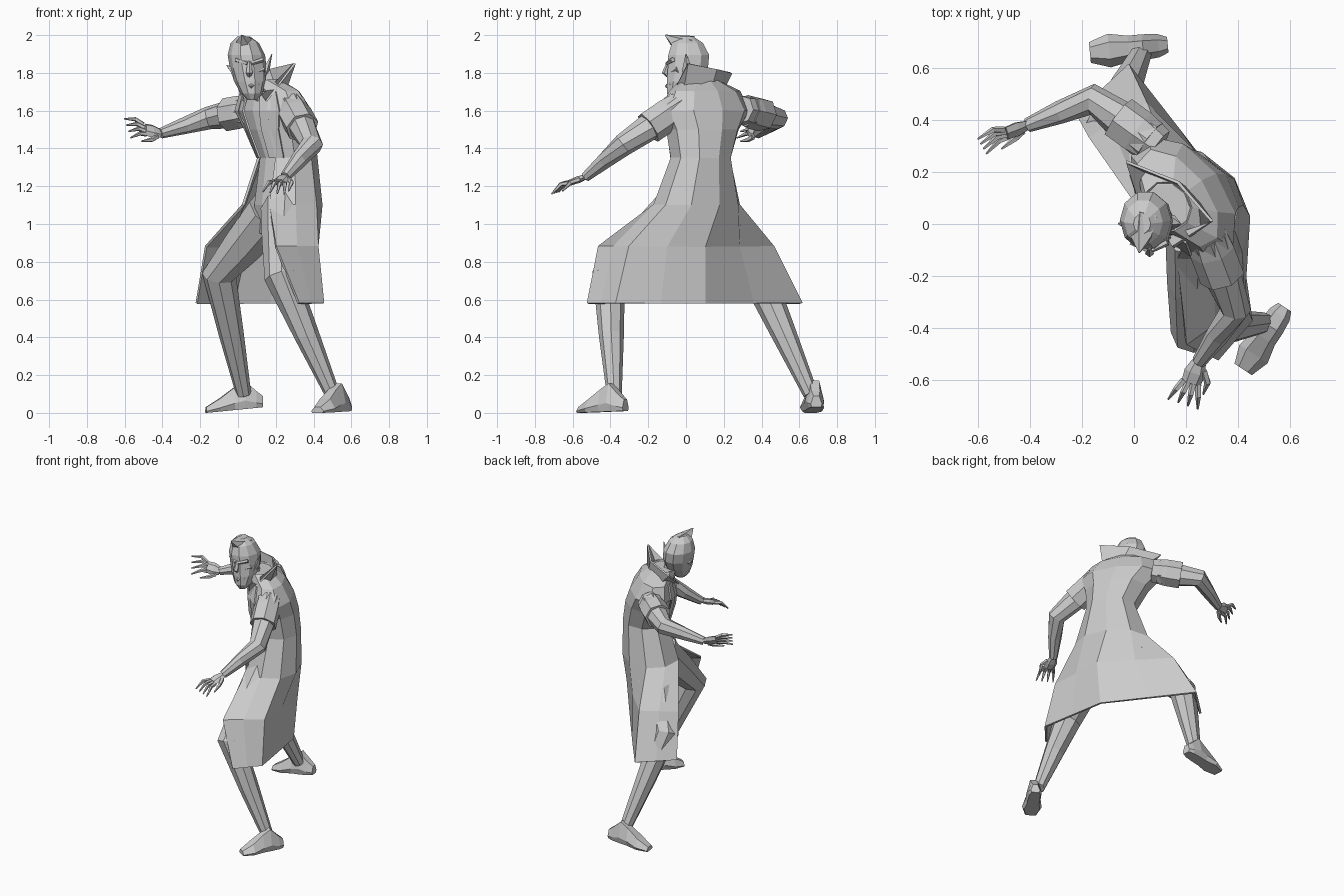
import bpy, bmesh, math
from mathutils import Vector

default_cube = bpy.data.objects.get("Cube")
if default_cube:
    bpy.data.objects.remove(default_cube)

shade = (.6, .6, .6, 1)
grey = bpy.data.materials.new("plain grey")
grey.use_nodes = True
grey.diffuse_color = shade
grey.node_tree.nodes["Principled BSDF"].inputs["Base Color"].default_value = shade
UP = Vector((0, 0, 1))
SIDEWAYS = Vector((1, 0, 0))


def loft(name, rings, closed=True, thickness=0):
    """Skin equal-sized rings of points; closed rings get end caps."""
    bm = bmesh.new()
    rows = [[bm.verts.new(point) for point in ring] for ring in rings]
    count = len(rows[0])
    for lower, upper in zip(rows, rows[1:]):
        for i in range(count if closed else count - 1):
            j = (i + 1) % count
            bm.faces.new((lower[i], lower[j], upper[j], upper[i]))
    if closed:
        bm.faces.new(rows[0])
        bm.faces.new(rows[-1])
    bmesh.ops.recalc_face_normals(bm, faces=bm.faces)
    mesh = bpy.data.meshes.new(name)
    bm.to_mesh(mesh)
    bm.free()
    mesh.materials.append(grey)
    part = bpy.data.objects.new(name, mesh)
    bpy.context.collection.objects.link(part)
    if thickness:
        cloth = part.modifiers.new("cloth", "SOLIDIFY")
        cloth.thickness = thickness
        cloth.offset = 0


def oval(center, across, along, count):
    """Ring of points around a center, spanned by two half-axis vectors."""
    turns = [math.tau * k / count for k in range(count)]
    return [center + across * math.cos(turn) + along * math.sin(turn) for turn in turns]


def tube(name, path, radii, count=6, flat=1, side=UP):
    """Faceted tube through a path, squashed along side by flat."""
    path = [Vector(point) for point in path]
    rings = []
    for i, (center, radius) in enumerate(zip(path, radii)):
        heading = path[min(i + 1, len(path) - 1)] - path[max(i - 1, 0)]
        across = heading.cross(side).normalized()
        along = across.cross(heading).normalized()
        rings.append(oval(center, across * radius, along * radius * flat, count))
    loft(name, rings)


def limb(name, joints, thick, thin, side):
    """Tapering limb with an extra ring midway along each bone."""
    path = [joints[0]]
    for start, end in zip(joints, joints[1:]):
        path += [start.lerp(end, .5), end]
    last = len(path) - 1
    radii = [thick + (thin - thick) * (i / last) ** 1.2 for i in range(last + 1)]
    tube(name, path, radii, 8, 1, side)


def body_slice(level, angles, grow=1):
    """Points on a slice of the turned body; angle zero is the chest, then right."""
    x, y, z, half_width, half_depth = level
    right = Vector((-.6, .8, 0)) * half_width * grow
    front = Vector((-.8, -.6, 0)) * half_depth * grow
    return [Vector((x, y, z)) + front * math.cos(turn) + right * math.sin(turn)
            for turn in map(math.radians, angles)]


def resample(points, z):
    """Insert a midpoint on every span of a plan outline, at one height."""
    outline = [Vector((x, y, z)) for x, y in points]
    row = [outline[0]]
    for start, end in zip(outline, outline[1:]):
        row += [start.lerp(end, .5), end]
    return row


# Torso, worn under the open coat
chest = [(.13, .07, 1.76, .09, .08), (.17, .1, 1.7, .2, .1), (.19, .1, 1.6, .25, .14),
         (.22, .09, 1.5, .19, .15), (.26, .08, 1.35, .15, .14)]
pelvis = (.23, .06, 1.1, .17, .13)
seat = (.2, .06, .95, .1, .08)
around = range(0, 360, 36)
loft("torso", [body_slice(level, around) for level in [*chest, pelvis, seat]])

# Long coat, open at the chest and flaring over both knees to the hem
opening = [28 + 38 * k for k in range(9)]
coat_rows = [body_slice(level, opening, 1.07) for level in chest]
coat_rows.append(body_slice(pelvis, opening, 1.45))
coat_rows.append(resample([(-.17, .33), (.05, .46), (.4, .1), (.42, -.3), (.2, -.46)], .88))
coat_rows.append(resample([(-.22, .42), (-.02, .61), (.37, .1), (.45, -.37), (.32, -.52)], .58))
loft("coat", coat_rows, closed=False, thickness=.015)

# Standing pointed collar
collar_base = body_slice((.14, .06, 1.68, .13, .1), range(40, 321, 70))
collar_rim = [(.03, .04, 1.65), (-.03, .24, 1.8), (.17, .16, 1.82), (.3, .01, 1.85), (.15, -.09, 1.65)]
loft("collar", [collar_base, collar_rim], closed=False, thickness=.012)

# Lapels running from the collar to the waist
for tag, angle in (("right", 15), ("left", -15)):
    strip = [body_slice(level, (angle, angle * 3), 1.1) for level in chest[1:]]
    loft(tag + "_lapel", strip, closed=False, thickness=.01)

# Head: an egg leaning from the chin to the crown
chin, crown = Vector((.078, -.06, 1.65)), Vector((.03, 0, 2))
head_rings = []
for t in (.02, .12, .3, .5, .7, .88, .98):
    rise = (t - .65) / (.65 if t < .65 else .35)
    width = .1 * math.sqrt(1 - rise * rise)
    middle = chin.lerp(crown, t) + Vector((0, .04 * math.sin(math.pi * t), 0))
    head_rings.append(oval(middle, SIDEWAYS * width, Vector((0, width * 1.15, 0)), 10))
loft("head", head_rings)
tube("neck", [(.14, .06, 1.65), (.07, .02, 1.8)], (.06, .05))
tube("hair_peak", [(.04, .03, 1.94), (.03, -.05, 1.96), (.02, -.11, 2)], (.06, .045, .003), 5)

# Face and pointed ears
face = Vector((.06, -.09, 1.8))


def feature(name, offsets, radii, flat=1, side=UP):
    tube(name, [face + Vector(offset) for offset in offsets], radii, 5, flat, side)


feature("nose", [(0, 0, .06), (0, -.02, 0), (0, 0, -.02)], (.01, .018, .01), 1, SIDEWAYS)
feature("lips", [(-.03, .01, -.06), (.01, -.01, -.07), (.05, .01, -.06)], (.005, .012, .005))
for tag, s in (("right", -1), ("left", 1)):
    feature(tag + "_brow", [(s * .01, -.01, .05), (s * .07, .02, .07)], (.01, .013))
    feature(tag + "_cheek", [(s * .03, .01, 0), (s * .07, .05, .02)], (.01, .02))
    feature(tag + "_ear", [(s * .07, .08, -.02), (s * .09, .1, .02), (s * .12, .09, .07 + s * .03)],
            (.02, .03, .003), .6)


def hand(tag, wrist, ahead, across, curl):
    """Palm, four bent fingers and a thumb."""
    ahead, across, curl = [Vector(way).normalized() for way in (ahead, across, curl)]
    knuckles = wrist + ahead * .09
    tube(tag + "_palm", [wrist, wrist.lerp(knuckles, .5), knuckles], (.028, .042, .038), 6, .5,
         ahead.cross(across))
    for k, finger in enumerate(("index", "middle", "ring", "little")):
        fan = across * (k - 1.5) * .02
        root = knuckles + fan
        bend = root + ahead * .045 + fan * .5 - curl * .01
        tip = bend + ahead * .05 + fan * .5 + curl * .035
        tube(f"{tag}_{finger}_finger", [root, bend, tip], (.013, .012, .004), 5)
    root = wrist + ahead * .03 - across * .03
    bend = root + ahead * .04 - across * .03
    tube(tag + "_thumb", [root, bend, bend + ahead * .05 + curl * .03], (.015, .013, .004), 5)


def arm(tag, shoulder, elbow, wrist, ahead, across, curl):
    """Bare arm with a flared short sleeve and a clawing hand."""
    shoulder, elbow, wrist = joints = [Vector(joint) for joint in (shoulder, elbow, wrist)]
    limb(tag + "_arm", joints, .085, .028, UP)
    sleeve = [shoulder.lerp(elbow, t) for t in (-.15, .2, .55)]
    tube(tag + "_sleeve", sleeve, (.075, .09, .09), 7)
    hand(tag, wrist, ahead, across, curl)


arm("left", (.28, -.04, 1.62), (.39, -.33, 1.42), (.25, -.53, 1.25),
    (-.3, -.8, -.3), (-.9, .3, .1), (0, 0, -1))
arm("right", (.06, .32, 1.6), (-.16, .48, 1.56), (-.41, .38, 1.48),
    (-.8, -.3, .2), (-.3, .5, .9), (-.2, -.6, -.5))


def leg(tag, hip, knee, ankle, heel, toe):
    """Bent leg with a low flat-soled shoe."""
    limb(tag + "_leg", [Vector(joint) for joint in (hip, knee, ankle)], .13, .04, SIDEWAYS)
    heel, toe = Vector(heel), Vector(toe)
    side = (toe - heel).cross(UP).normalized()
    rings = []
    for t, width, height in ((0, .03, .06), (.12, .045, .09), (.32, .05, .15), (.5, .05, .12),
                             (.75, .065, .07), (1, .04, .03)):
        center = heel.lerp(toe, t)
        half = [(.8, 0), (1, .3), (.5, 1)]
        outline = half + [(-u, v) for u, v in reversed(half)]
        rings.append([center + side * width * u + UP * height * v for u, v in outline])
    loft(tag + "_shoe", rings)


leg("left", (.25, -.04, 1.08), (.23, -.41, .72), (.5, -.38, .1), (.58, -.32, .01), (.42, -.56, 0))
leg("right", (.17, .13, 1.06), (-.1, .38, .73), (.03, .66, .1), (.13, .69, .03), (-.17, .66, 0))
